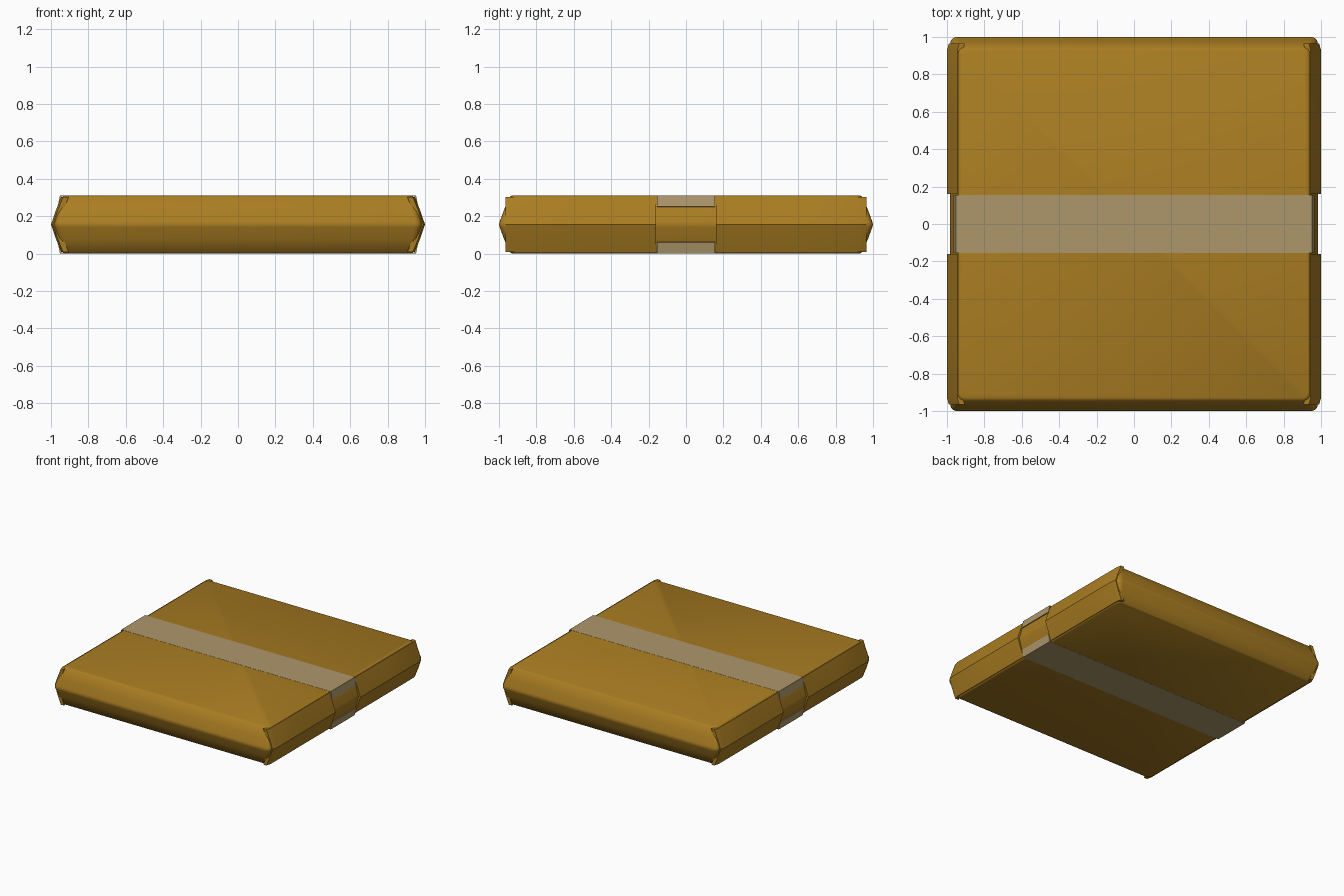
import bpy, bmesh, math

if "Cube" in bpy.data.objects:
    bpy.data.objects.remove(bpy.data.objects["Cube"])

def material(name, rgb):
    m = bpy.data.materials.new(name)
    m.diffuse_color = (*rgb, 1)
    m.use_nodes = True
    m.node_tree.nodes["Principled BSDF"].inputs["Base Color"].default_value = m.diffuse_color
    return m

CARD = material("cardboard", (0.40, 0.205, 0.016))
TAPE = material("packing_tape", (0.42, 0.31, 0.15))

def finish(name, bm, mat, angle=50):
    bmesh.ops.recalc_face_normals(bm, faces=bm.faces)
    me = bpy.data.meshes.new(name)
    bm.to_mesh(me)
    bm.free()
    ob = bpy.data.objects.new(name, me)
    bpy.context.collection.objects.link(ob)
    me.materials.append(mat)
    bpy.ops.object.select_all(action='DESELECT')
    ob.select_set(True)
    bpy.context.view_layer.objects.active = ob
    bpy.ops.object.shade_smooth_by_angle(angle=math.radians(angle))
    return ob

def loft(name, rings, mat, angle=50):
    bm = bmesh.new()
    loops = [[bm.verts.new(p) for p in r] for r in rings]
    n = len(loops[0])
    for a, b in zip(loops, loops[1:]):
        for i in range(n):
            j = (i + 1) % n
            bm.faces.new((a[i], a[j], b[j], b[i]))
    bm.faces.new(loops[0])
    bm.faces.new(loops[-1])
    return finish(name, bm, mat, angle)

def rounded_rect(hx, hy, z, r=0.035, n=4):
    pts = []
    for k, (sx, sy) in enumerate(((1, 1), (-1, 1), (-1, -1), (1, -1))):
        for i in range(n + 1):
            a = math.radians(90 * (k + i / n))
            pts.append((sx * (hx - r) + r * math.cos(a),
                        sy * (hy - r) + r * math.sin(a), z))
    return pts

H = 0.31
# flat box with bulging walls
levels = [(0.0, 0.93), (0.008, 0.944), (0.08, 0.974), (0.14, 0.996), (0.155, 1.0),
          (0.17, 0.996), (0.23, 0.974), (H - 0.008, 0.944), (H, 0.93)]
loft("box_body", [rounded_rect(w - 0.25 * (w - 0.93), w, z) for z, w in levels], CARD)

# bent end flaps, leaving a gap in the middle of each end
outer = [(0.945, 0.008), (0.974, 0.08), (1.0, 0.155), (0.974, 0.23), (0.945, H - 0.008)]
inner = [(x - 0.03, z) for x, z in reversed(outer)]
for sx, end in ((1, "right"), (-1, "left")):
    for sy, side in ((1, "back"), (-1, "front")):
        rings = [[(sx * (x - d), sy * y, z) for x, z in outer + inner]
                 for y, d in ((0.16, 0), (0.55, 0), (0.93, 0), (0.965, 0.01))]
        loft(f"end_flap_{end}_{side}", rings, CARD, 35)

# tape strips with short turned ends
E, T, W = 0.952, 0.003, 0.155
for name, z0, s in (("tape_top", H, 1), ("tape_bottom", 0.0, -1)):
    path = [(-E - 0.012, z0 - s * 0.06), (-E, z0 + s * 0.001),
            (E, z0 + s * 0.001), (E + 0.012, z0 - s * 0.06)]
    back = [(x * (0.945 / abs(x)), z - s * T) for x, z in reversed(path)]
    rings = [[(x, y, max(z, 0)) for x, z in path + back] for y in (-W, W)]
    if s < 0:
        rings = [[(x, y, z if i in (0, 3, 4, 7) else (0.0 if i < 4 else T))
                  for i, (x, y, z) in enumerate(r)] for r in rings]
        # slightly below the box bottom, so the strip shows
        rings = [[(x, y, z - 0.001) for x, y, z in r] for r in rings]
    loft(name, rings, TAPE, 30)

# rest the model on the ground
for ob in bpy.context.collection.objects:
    ob.location.z += 0.001
